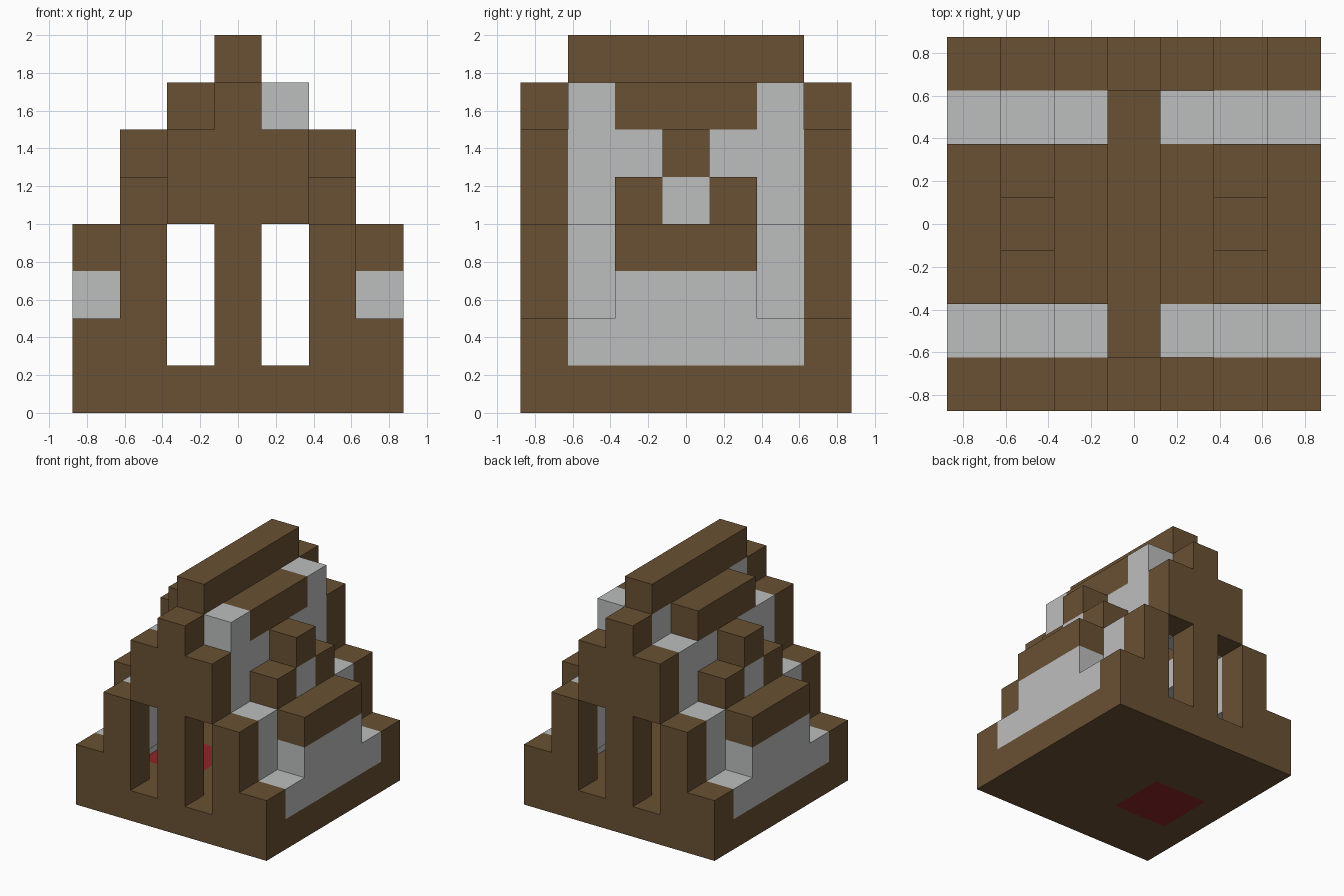
import bpy, bmesh
from mathutils import Vector

cube = bpy.data.objects.get("Cube")
if cube:
    bpy.data.objects.remove(cube, do_unlink=True)

U = 0.25          # block size
N = 7             # blocks across the footprint
LAST = N - 1
cells = {}        # block position -> part name


def make_material(name, rgb):
    mat = bpy.data.materials.new(name)
    mat.use_nodes = True
    mat.diffuse_color = (*rgb, 1)
    mat.node_tree.nodes["Principled BSDF"].inputs["Base Color"].default_value = (*rgb, 1)
    return mat


wood = make_material("brown wood", (0.144, 0.082, 0.033))
stone = make_material("pale grey", (0.503, 0.515, 0.508))
red = make_material("red", (0.27, 0.019, 0.02))


def fill(part, xs, ys, zs):
    """Claim the blocks in three inclusive ranges for a part."""
    for x in range(xs[0], xs[1] + 1):
        for y in range(ys[0], ys[1] + 1):
            for z in range(zs[0], zs[1] + 1):
                cells[x, y, z] = part


def fill_sides(part, col, ys, zs):
    """Fill a one-block column and its mirror across x."""
    for x in (col, LAST - col):
        fill(part, (x, x), ys, zs)


# Floor with a red hearth
fill("floor", (0, LAST), (0, LAST), (0, 0))
fill("hearth", (1, 2), (2, 3), (0, 0))

# Stepped end walls with two tall windows each
for row, part in ((0, "front_wall"), (LAST, "back_wall")):
    for col, top in enumerate((1, 3, 5)):
        fill_sides(part, col, (row, row), (1, top))
    fill("%s" % part, (3, 3), (row, row), (1, 6))
    for col in (2, 4):
        for z in (1, 2, 3):
            del cells[col, row, z]

# Grey lower side walls and stepped roof bands next to the end walls
fill_sides("side_wall", 0, (1, 5), (1, 1))
fill_sides("side_wall", 0, (2, 4), (2, 2))
for row in (1, 5):
    fill_sides("roof_band", 1, (row, row), (2, 3))
    fill_sides("roof_band", 2, (row, row), (4, 5))
    fill("roof_band", (3, 4), (row, row), (6, 6))

# Wooden eaves, upper beams and ridge
fill_sides("eave", 0, (2, 4), (3, 3))
fill_sides("upper_beam", 2, (2, 4), (6, 6))
fill("ridge", (3, 3), (1, 5), (7, 7))

# Dormers: two low wooden posts, grey pane between, wooden cap above
for row in (2, 4):
    fill_sides("dormer_post", 1, (row, row), (4, 4))
    fill_sides("roof_pane", 2, (row, row), (5, 5))
fill_sides("roof_pane", 1, (3, 3), (4, 4))
fill_sides("dormer_cap", 1, (3, 3), (5, 5))


def build(part, mat):
    """Make the outer skin of a part, skipping faces that touch other blocks."""
    bm = bmesh.new()
    for cell in [c for c, p in cells.items() if p == part]:
        centre = (Vector(cell) + Vector((0.5 - N / 2, 0.5 - N / 2, 0.5))) * U
        for axis in range(3):
            for sign in (-1, 1):
                step = [0, 0, 0]
                step[axis] = sign
                if tuple(a + b for a, b in zip(cell, step)) in cells:
                    continue
                n, u, v = Vector(step), Vector((0, 0, 0)), Vector((0, 0, 0))
                u[(axis + 1) % 3] = 1
                v = n.cross(u)
                corners = (n + u + v, n - u + v, n - u - v, n + u - v)
                bm.faces.new([bm.verts.new(centre + c * U / 2) for c in corners])
    bmesh.ops.remove_doubles(bm, verts=bm.verts, dist=0.001)
    bmesh.ops.dissolve_limit(bm, angle_limit=0.01, verts=bm.verts, edges=bm.edges)
    mesh = bpy.data.meshes.new(part)
    bm.to_mesh(mesh)
    bm.free()
    mesh.materials.append(mat)
    bpy.context.collection.objects.link(bpy.data.objects.new(part, mesh))


grey_parts = {"side_wall", "roof_band", "roof_pane"}
for part in sorted(set(cells.values())):
    build(part, red if part == "hearth" else stone if part in grey_parts else wood)
